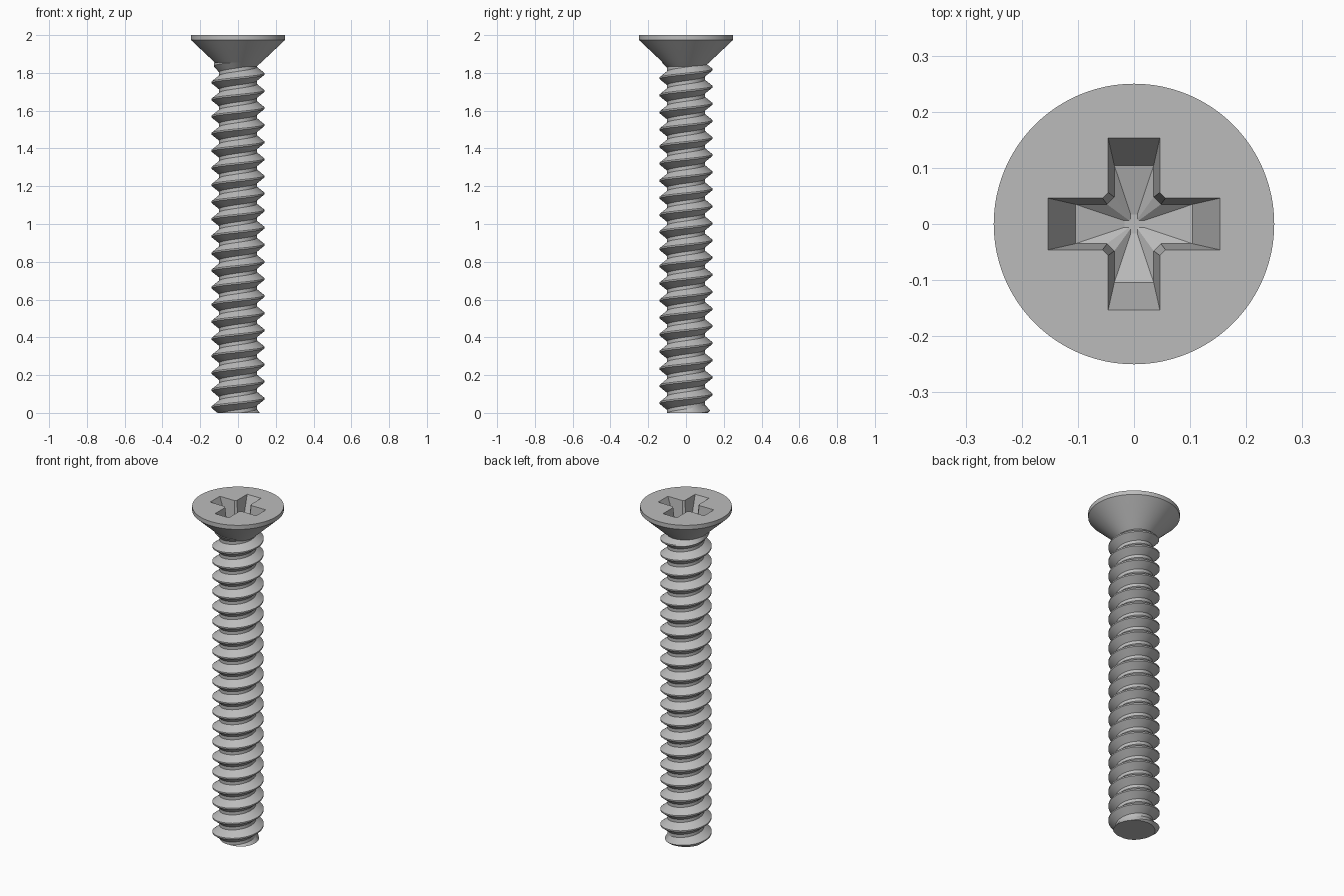
import bpy, bmesh
from math import sin, cos, pi, tau, radians

cube = bpy.data.objects.get("Cube")
if cube:
    bpy.data.objects.remove(cube, do_unlink=True)

steel = bpy.data.materials.new("grey steel")
steel.use_nodes = True
GREY = (0.5, 0.5, 0.5, 1)
steel.diffuse_color = GREY
steel.node_tree.nodes["Principled BSDF"].inputs["Base Color"].default_value = GREY


def make_object(name, bm):
    bmesh.ops.recalc_face_normals(bm, faces=bm.faces)
    mesh = bpy.data.meshes.new(name)
    bm.to_mesh(mesh)
    bm.free()
    mesh.materials.append(steel)
    obj = bpy.data.objects.new(name, mesh)
    bpy.context.collection.objects.link(obj)
    return obj


def smooth(obj, angle):
    bpy.ops.object.select_all(action='DESELECT')
    obj.select_set(True)
    bpy.context.view_layer.objects.active = obj
    bpy.ops.object.shade_smooth_by_angle(angle=radians(angle))


def bridge(bm, a, b):
    n = len(a)
    for i in range(n):
        bm.faces.new((a[i], a[(i + 1) % n], b[(i + 1) % n], b[i]))


# Countersunk head with a short flared neck
SEG = 96
bm = bmesh.new()
rings = []
for r, z in [(0.1, 1.835), (0.13, 1.862), (0.25, 1.975), (0.25, 2.0)]:
    rings.append([bm.verts.new((r * cos(tau * i / SEG), r * sin(tau * i / SEG), z))
                  for i in range(SEG)])
for low, high in zip(rings, rings[1:]):
    bridge(bm, low, high)
bm.faces.new(rings[0])
bm.faces.new(rings[-1])
head = make_object("head", bm)


# Tapered cross recess with chamfered inner corners and a pointed floor
def cross_ring(bm, reach, half, inner, z):
    quarter = [(reach, -half), (reach, half), (inner, half), (half, inner)]
    pts = []
    for _ in range(4):
        pts += quarter
        quarter = [(-y, x) for x, y in quarter]
    return [bm.verts.new((x, y, z)) for x, y in pts]


TOP = (0.153, 0.046, 0.056)
FLOOR = (0.104, 0.035, 0.048)
DEPTH, RISE = 0.12, 0.03
bm = bmesh.new()
over = [t + (t - f) * RISE / DEPTH for t, f in zip(TOP, FLOOR)]
mouth = cross_ring(bm, *over, 2 + RISE)
base = cross_ring(bm, *FLOOR, 2 - DEPTH)
bridge(bm, mouth, base)
bm.faces.new(mouth)
tip = bm.verts.new((0, 0, 1.85))
for i in range(len(base)):
    bm.faces.new((base[i], base[(i + 1) % len(base)], tip))
cutter = make_object("recess_cutter", bm)
cutter.hide_render = True

cut = head.modifiers.new("recess", 'BOOLEAN')
cut.operation = 'DIFFERENCE'
cut.solver = 'EXACT'
cut.object = cutter
bpy.context.view_layer.objects.active = head
bpy.ops.object.modifier_apply(modifier=cut.name)
bpy.data.objects.remove(cutter, do_unlink=True)
smooth(head, 25)

# Threaded shank: one tooth profile swept along a right-handed helix
PITCH, ROOT, CREST = 0.0905, 0.1, 0.14
TURNS, STEPS = 24, 64
tooth = [(ROOT, -0.036), (CREST, -0.004), (CREST, 0.004), (ROOT, 0.036)]
bm = bmesh.new()
rows = []
for i in range(TURNS * STEPS):
    a = tau * i / STEPS
    z = 0.03 + PITCH * (i / STEPS - 2.5)
    rows.append([bm.verts.new((r * cos(a), r * sin(a), z + dz)) for r, dz in tooth])
for i in range(len(rows) - 1):
    for j in range(3):
        bm.faces.new((rows[i][j], rows[i + 1][j], rows[i + 1][j + 1], rows[i][j + 1]))
    if i + STEPS + 1 < len(rows):
        bm.faces.new((rows[i][3], rows[i + 1][3],
                      rows[i + STEPS + 1][0], rows[i + STEPS][0]))

# Trim both ends flat and chamfer the tip
for z, n in [(0, -1), (1.855, 1)]:
    bmesh.ops.bisect_plane(bm, geom=bm.verts[:] + bm.edges[:] + bm.faces[:],
                           plane_co=(0, 0, z), plane_no=(0, 0, n), clear_outer=True)
    rim = [e for e in bm.edges if e.is_boundary
           and all(abs(v.co.z - z) < 1e-4 for v in e.verts)]
    bmesh.ops.contextual_create(bm, geom=rim)
for v in bm.verts:
    limit = min(0.115 + v.co.z, 0.128 + max(0, 1.835 - v.co.z))
    r = v.co.xy.length
    if r > limit:
        v.co.x *= limit / r
        v.co.y *= limit / r
shank = make_object("threaded_shank", bm)
smooth(shank, 30)
